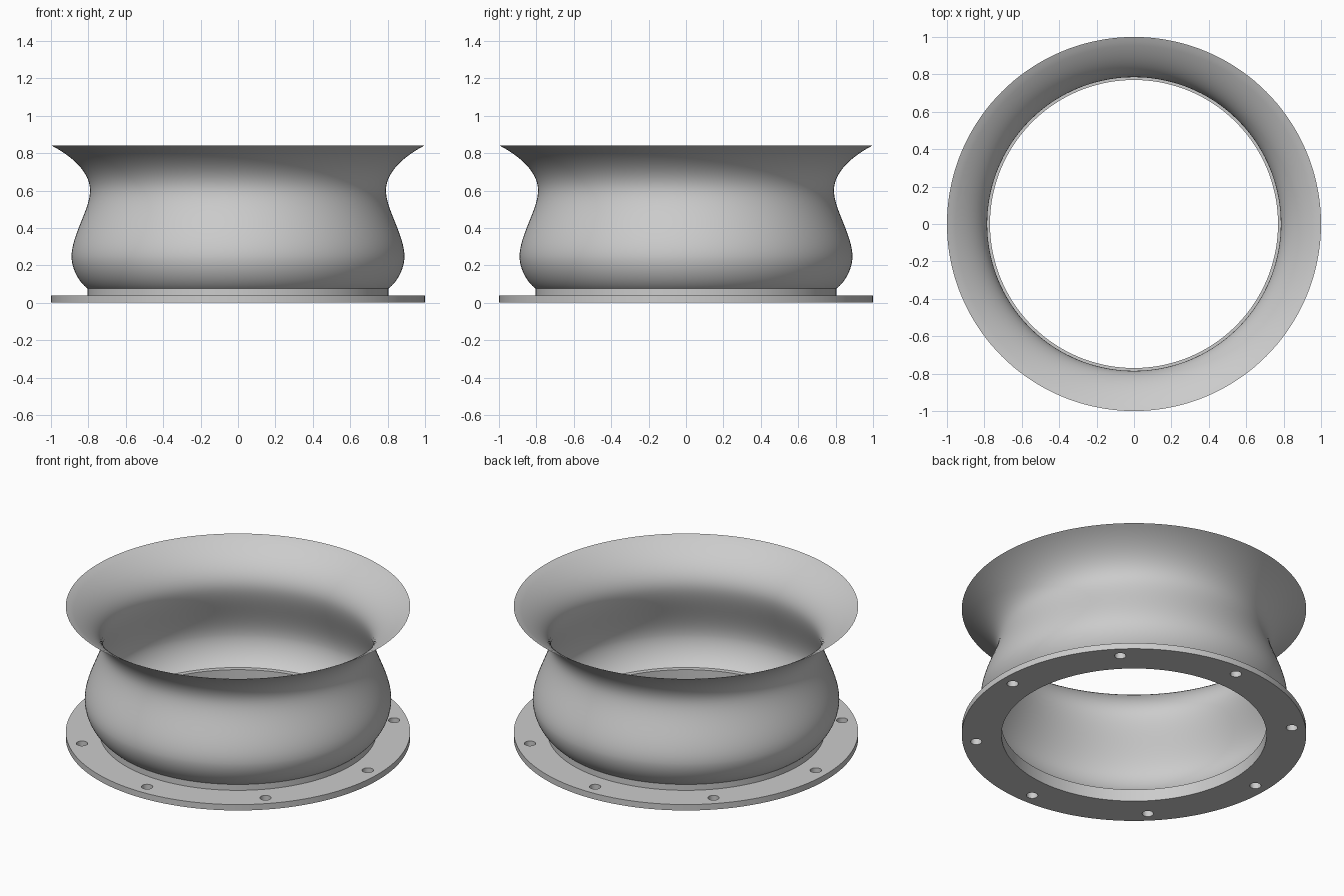
import bpy, bmesh, math
from mathutils import Vector
from mathutils.geometry import interpolate_bezier

cube = bpy.data.objects.get("Cube")
if cube:
    bpy.data.objects.remove(cube, do_unlink=True)

SEGMENTS = 144

metal = bpy.data.materials.new("light_grey_metal")
metal.use_nodes = True
grey = (0.6, 0.6, 0.6, 1)
metal.diffuse_color = grey
metal.node_tree.nodes["Principled BSDF"].inputs["Base Color"].default_value = grey


def make_object(name, bm):
    bmesh.ops.recalc_face_normals(bm, faces=bm.faces[:])
    mesh = bpy.data.meshes.new(name)
    bm.to_mesh(mesh)
    bm.free()
    obj = bpy.data.objects.new(name, mesh)
    bpy.context.collection.objects.link(obj)
    mesh.materials.append(metal)
    return obj


def lathe(name, profile):
    """Spin a closed (radius, height) outline around z."""
    bm = bmesh.new()
    verts = [bm.verts.new((r, 0, z)) for r, z in profile]
    edges = [bm.edges.new((a, b)) for a, b in zip(verts, verts[1:] + verts[:1])]
    bmesh.ops.spin(bm, geom=verts + edges, cent=(0, 0, 0), axis=(0, 0, 1),
                   angle=math.tau, steps=SEGMENTS, use_merge=True)
    bmesh.ops.remove_doubles(bm, verts=bm.verts[:], dist=1e-5)
    return make_object(name, bm)


def smooth(obj):
    bpy.ops.object.select_all(action='DESELECT')
    obj.select_set(True)
    bpy.context.view_layer.objects.active = obj
    bpy.ops.object.shade_smooth_by_angle(angle=math.radians(30))


# Flared bell: bottom edge, bulge, throat and rim joined by smooth curves
curves = [
    ((0.805, 0.076), (0.85, 0.11), (0.89, 0.18), (0.89, 0.248)),
    ((0.89, 0.248), (0.89, 0.36), (0.791, 0.50), (0.791, 0.60)),
    ((0.791, 0.60), (0.791, 0.70), (0.89, 0.785), (1.0, 0.842)),
]
outer = []
for a, b, c, d in curves:
    points = interpolate_bezier(Vector(a), Vector(b), Vector(c), Vector(d), 17)
    outer += [(p.x, p.y) for p in points[1 if outer else 0:]]

# Thin wall, tapering to a fine edge at the rim
WALL = 0.006
inner = [(r - WALL, z) for r, z in outer[:-1]]
bell = lathe("flared_bell", outer + inner[::-1])
smooth(bell)

# Mounting flange with a short collar
flange = lathe("mounting_flange", [
    (0.77, 0), (1.0, 0), (1.0, 0.038), (0.805, 0.038), (0.805, 0.077), (0.77, 0.077)])

# Ring of eight bolt holes
bm = bmesh.new()
for i in range(8):
    angle = i * math.tau / 8
    ring = bmesh.ops.create_cone(bm, cap_ends=True, segments=32,
                                 radius1=0.033, radius2=0.033, depth=0.2)
    bmesh.ops.translate(bm, verts=ring["verts"],
                        vec=(0.92 * math.cos(angle), 0.92 * math.sin(angle), 0.02))
cutter = make_object("bolt_hole_cutter", bm)
cutter.hide_render = True

cut = flange.modifiers.new("bolt_holes", 'BOOLEAN')
cut.operation = 'DIFFERENCE'
cut.solver = 'EXACT'
cut.object = cutter
bpy.context.view_layer.objects.active = flange
bpy.ops.object.modifier_apply(modifier=cut.name)
bpy.data.objects.remove(cutter, do_unlink=True)
smooth(flange)
